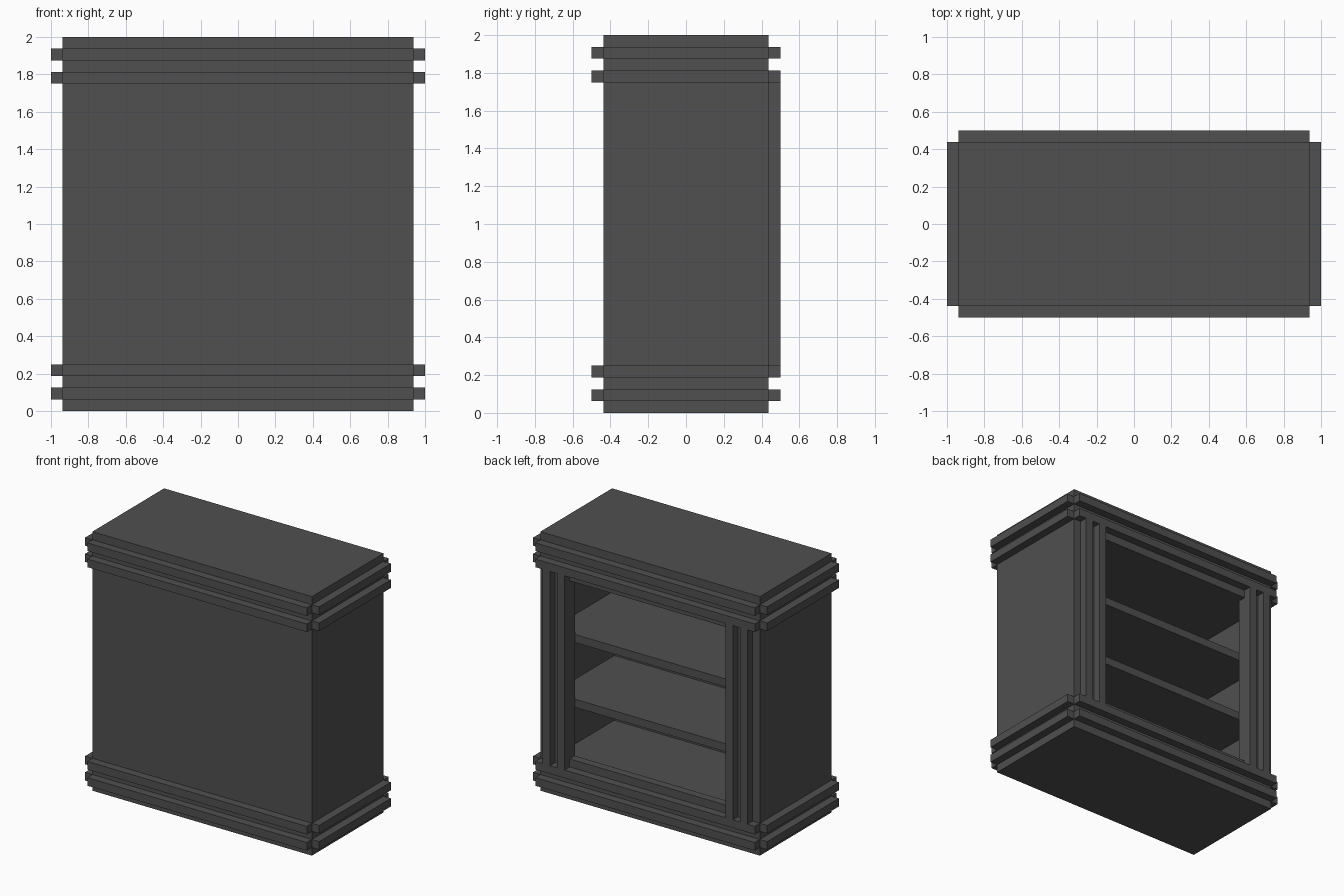
import bpy
import bmesh

if "Cube" in bpy.data.objects:
    bpy.data.objects.remove(bpy.data.objects["Cube"])

U = 1 / 16  # the whole cabinet sits on a sixteenth grid

grey = bpy.data.materials.new("charcoal grey")
grey.diffuse_color = (0.08, 0.08, 0.08, 1)
grey.use_nodes = True
grey.node_tree.nodes["Principled BSDF"].inputs["Base Color"].default_value = grey.diffuse_color


def box(name, x, y, z):
    """Box from (min, max) ranges given in sixteenths."""
    bm = bmesh.new()
    bmesh.ops.create_cube(bm, size=1)
    for v in bm.verts:
        for i, (lo, hi) in enumerate((x, y, z)):
            v.co[i] = (hi if v.co[i] > 0 else lo) * U
    mesh = bpy.data.meshes.new(name)
    bm.to_mesh(mesh)
    bm.free()
    mesh.materials.append(grey)
    obj = bpy.data.objects.new(name, mesh)
    bpy.context.collection.objects.link(obj)
    return obj


def span(side, lo, hi):
    """Range on the positive or negative side of the centre."""
    return (lo, hi) if side > 0 else (-hi, -lo)


# Carcass: base, top and closed front panel
box("base", (-15, 15), (-7, 7), (0, 4))
box("top", (-15, 15), (-7, 7), (27, 32))
box("front_panel", (-15, 15), (-7, -6), (4, 27))

# Shelves and the low lip across the open back
for i, z in enumerate((11, 19)):
    box(f"shelf_{i + 1}", (-14, 14), (-6, 6), (z, z + 1))
box("floor_lip", (-14, 14), (6, 7), (4, 5))

for s, side in ((-1, "left"), (1, "right")):
    # Side walls and the upright frame around the opening
    box(f"{side}_wall", span(s, 14, 15), (-6, 7), (4, 27))
    box(f"{side}_jamb", span(s, 11, 14), (6, 7), (4, 27))
    # Two raised ribs on each upright
    for name, x in (("inner", 11), ("outer", 13)):
        box(f"{side}_{name}_rib", span(s, x, x + 1), (7, 8), (4, 28))

# Trim bars round the base and top, leaving the corners notched
for i, z in enumerate((1, 3, 28, 30)):
    for s, end, side in ((-1, "front", "left"), (1, "back", "right")):
        box(f"{end}_trim_{i + 1}", (-15, 15), span(s, 7, 8), (z, z + 1))
        box(f"{side}_trim_{i + 1}", span(s, 15, 16), (-7, 7), (z, z + 1))
